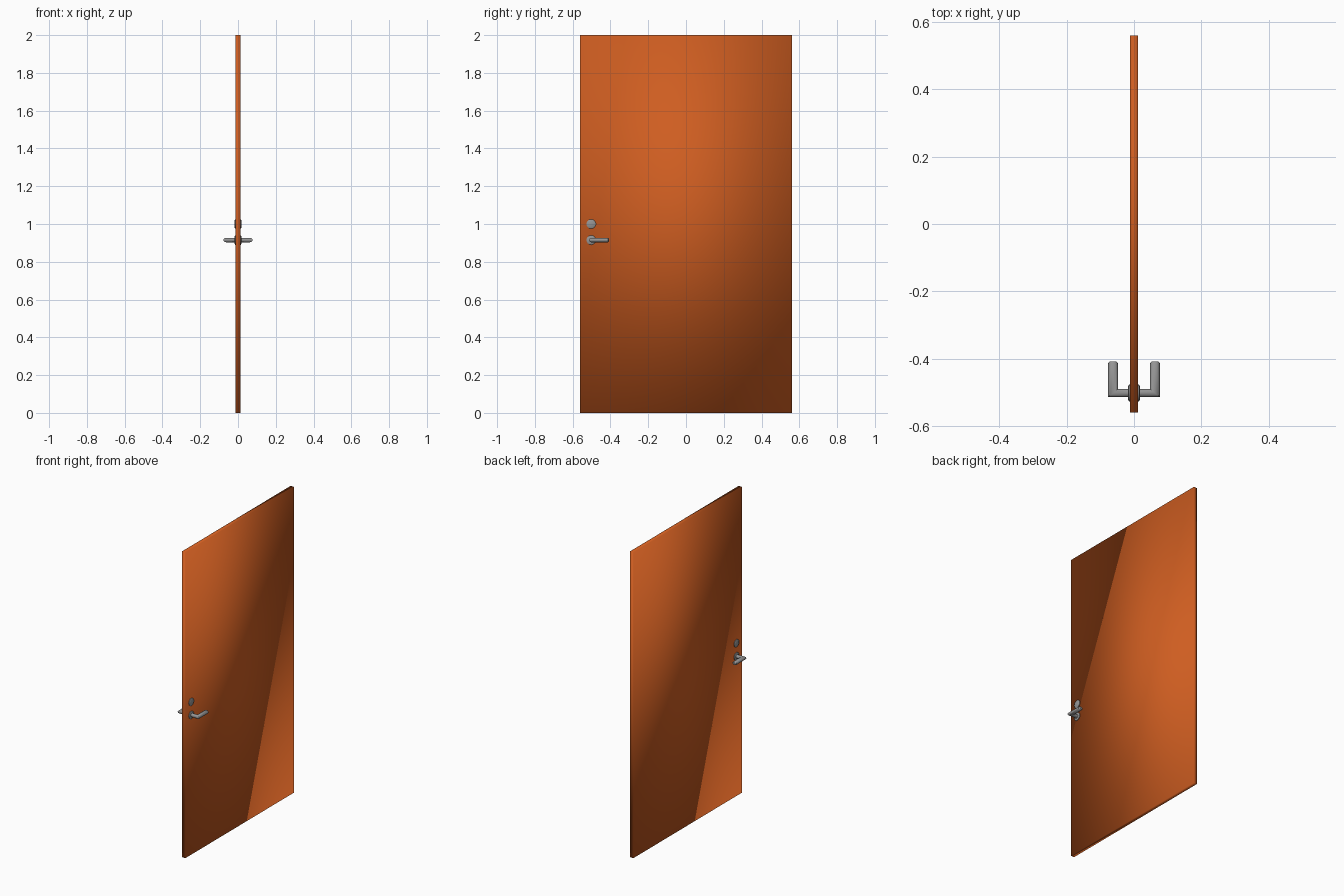
import bpy, bmesh, math

if "Cube" in bpy.data.objects:
    bpy.data.objects.remove(bpy.data.objects["Cube"])

Y, LEVER_Z, LOCK_Z = -0.502, 0.915, 1.0
orange = bpy.data.materials.new("orange_paint")
orange.diffuse_color = (0.62, 0.11, 0.015, 1)
orange.use_nodes = True
orange.node_tree.nodes["Principled BSDF"].inputs["Base Color"].default_value = orange.diffuse_color
metal = bpy.data.materials.new("grey_metal")
metal.diffuse_color = (0.3, 0.3, 0.3, 1)
metal.use_nodes = True
metal.node_tree.nodes["Principled BSDF"].inputs["Base Color"].default_value = metal.diffuse_color


def make_object(name, bm, mat):
    bmesh.ops.recalc_face_normals(bm, faces=bm.faces)
    me = bpy.data.meshes.new(name)
    bm.to_mesh(me)
    bm.free()
    me.materials.append(mat)
    ob = bpy.data.objects.new(name, me)
    bpy.context.collection.objects.link(ob)
    bpy.context.view_layer.objects.active = ob
    return ob


def smooth(ob, angle):
    bpy.ops.object.select_all(action='DESELECT')
    ob.select_set(True)
    bpy.context.view_layer.objects.active = ob
    bpy.ops.object.shade_smooth_by_angle(angle=math.radians(angle))


def loft(bm, rings):
    loops = [[bm.verts.new(p) for p in r] for r in rings]
    n = len(loops[0])
    for a, b in zip(loops, loops[1:]):
        for i in range(n):
            j = (i + 1) % n
            bm.faces.new((a[i], a[j], b[j], b[i]))
    bm.faces.new(loops[0])
    bm.faces.new(loops[-1])


# door leaf, softly shaded over its edges
bm = bmesh.new()
bmesh.ops.create_cube(bm, size=1)
for v in bm.verts:
    v.co.x *= 0.024
    v.co.y *= 1.12
    v.co.z = (v.co.z + 0.5) * 2
for f in bm.faces:
    f.smooth = True
make_object("door_leaf", bm, orange)

# round plates through the leaf: handle rose and lock, with eased rims
PLATE = [(-0.018, 0.019), (-0.015, 0.025), (0.015, 0.025), (0.018, 0.019)]
for name, z in (("handle_rose", LEVER_Z), ("lock_cylinder", LOCK_Z)):
    bm = bmesh.new()
    loft(bm, [[(x, Y + r * math.cos(t), z + r * math.sin(t))
               for t in (math.tau * i / 16 for i in range(16))]
              for x, r in PLATE])
    smooth(make_object(name, bm, metal), 50)

# lever handle: stem, mitred elbow, grip and eased tip, mirrored to both sides
angles = [math.tau * i / 12 for i in range(12)]
RS, RG, GX = 0.012, 0.015, 0.062
# each ring: centre x, centre y, x half-size, y half-size, z half-size
RINGS = [(0, Y, 0, -RS, RS), (GX, Y, RG, -RS, RS),
         (GX, -0.414, RG, 0, RS), (GX, -0.408, RG * 0.6, 0, RS * 0.6)]
bm = bmesh.new()
loft(bm, [[(cx + rx * math.cos(t), cy + ry * math.cos(t), LEVER_Z + rz * math.sin(t))
           for t in angles] for cx, cy, rx, ry, rz in RINGS])
lever = make_object("lever_handle", bm, metal)
smooth(lever, 40)
mirror = lever.modifiers.new("other_side", 'MIRROR')
mirror.use_mirror_merge = False
